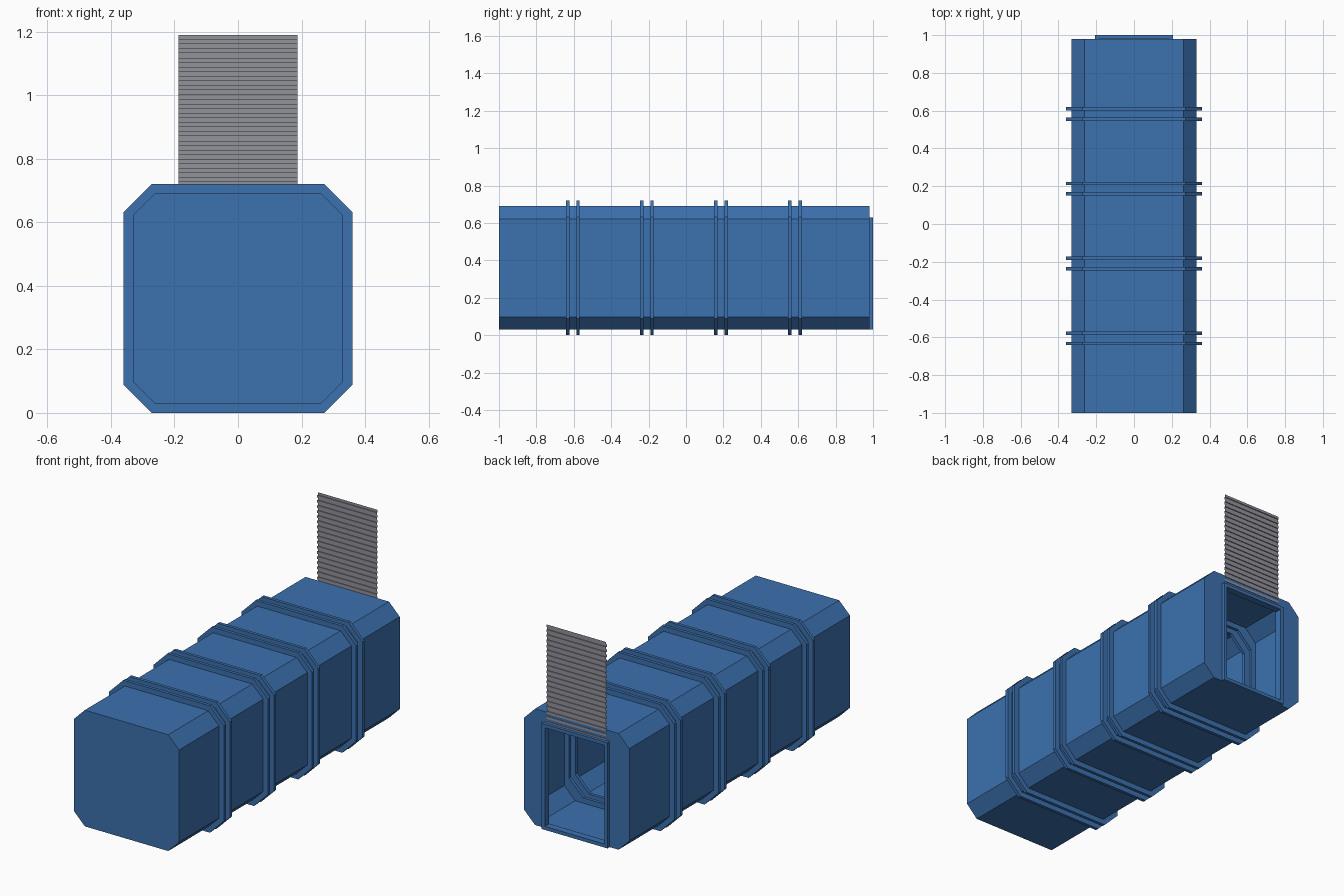
import bpy, bmesh

if "Cube" in bpy.data.objects:
    bpy.data.objects.remove(bpy.data.objects["Cube"])

ZC = 0.36  # height of the tube axis


def material(name, rgb):
    m = bpy.data.materials.new(name)
    m.diffuse_color = (*rgb, 1)
    m.use_nodes = True
    m.node_tree.nodes["Principled BSDF"].inputs["Base Color"].default_value = m.diffuse_color
    return m


BLUE = material("blue_paint", (0.045, 0.165, 0.43))
GREY = material("grey_metal", (0.29, 0.29, 0.33))


def finish(bm, name, mat, fix=True):
    if fix:
        bmesh.ops.recalc_face_normals(bm, faces=bm.faces)
    me = bpy.data.meshes.new(name)
    bm.to_mesh(me)
    bm.free()
    me.materials.append(mat)
    ob = bpy.data.objects.new(name, me)
    bpy.context.collection.objects.link(ob)
    return ob


def octagon(h, c):
    """Chamfered square in (x, z), two points per corner."""
    pts = []
    for x, z, first in ((1, 1, 1), (-1, 1, 0), (-1, -1, 1), (1, -1, 0)):
        a, b = (x * h, ZC + z * (h - c)), (x * (h - c), ZC + z * h)
        pts += [a, b] if first else [b, a]
    return pts


def rectangle(w, z0, z1):
    return [(w, z1), (-w, z1), (-w, z0), (w, z0)]


def loop(bm, pts, y):
    return [bm.verts.new((x, y, z)) for x, z in pts]


def bridge(bm, a, b):
    n = len(a)
    for i in range(n):
        j = (i + 1) % n
        bm.faces.new((a[i], a[j], b[j], b[i]))


def ring(name, outer, inner, y0, y1):
    """Closed frame between two outlines, extruded along y."""
    bm = bmesh.new()
    loops = [loop(bm, p, y) for p, y in
             ((outer, y0), (outer, y1), (inner, y1), (inner, y0))]
    for i in range(4):
        bridge(bm, loops[i], loops[(i + 1) % 4])
    return finish(bm, name, BLUE)


# Hollow container shell: closed front, doorway in the back wall
bm = bmesh.new()
front = loop(bm, octagon(0.33, 0.068), -1.0)
back = loop(bm, octagon(0.33, 0.068), 0.98)
door = loop(bm, rectangle(0.187, 0.05, 0.61), 0.98)
bm.faces.new(front)
bridge(bm, front, back)
for k in range(4):
    n = (k + 1) % 4
    bm.faces.new((back[2 * k], back[2 * k + 1], door[k]))
    bm.faces.new((back[2 * k + 1], back[2 * n], door[n], door[k]))
finish(bm, "container_shell", BLUE)

# Four pairs of reinforcing hoops, standing out on both sides of the wall
for i in range(4):
    for side in (-1, 1):
        y = -0.605 + 0.396 * i + 0.0275 * side
        ring("hoop", octagon(0.36, 0.088), octagon(0.30, 0.088),
             y - 0.009, y + 0.009)

# Door frame
ring("door_frame", rectangle(0.207, 0.03, 0.63),
     rectangle(0.187, 0.05, 0.61), 0.96, 1.0)

# Raised corrugated shutter: square-wave sheet
bm = bmesh.new()
slats, z0, z1 = 20, 0.61, 1.19
step = (z1 - z0) / (2 * slats)
profile = []
for i in range(2 * slats):
    y = 0.983 if i % 2 else 0.978
    profile += [(y, z0 + i * step), (y, z0 + (i + 1) * step)]
left = [bm.verts.new((-0.187, y, z)) for y, z in profile]
right = [bm.verts.new((0.187, y, z)) for y, z in profile]
for i in range(len(profile) - 1):
    bm.faces.new((right[i], left[i], left[i + 1], right[i + 1]))
finish(bm, "shutter", GREY, fix=False)
